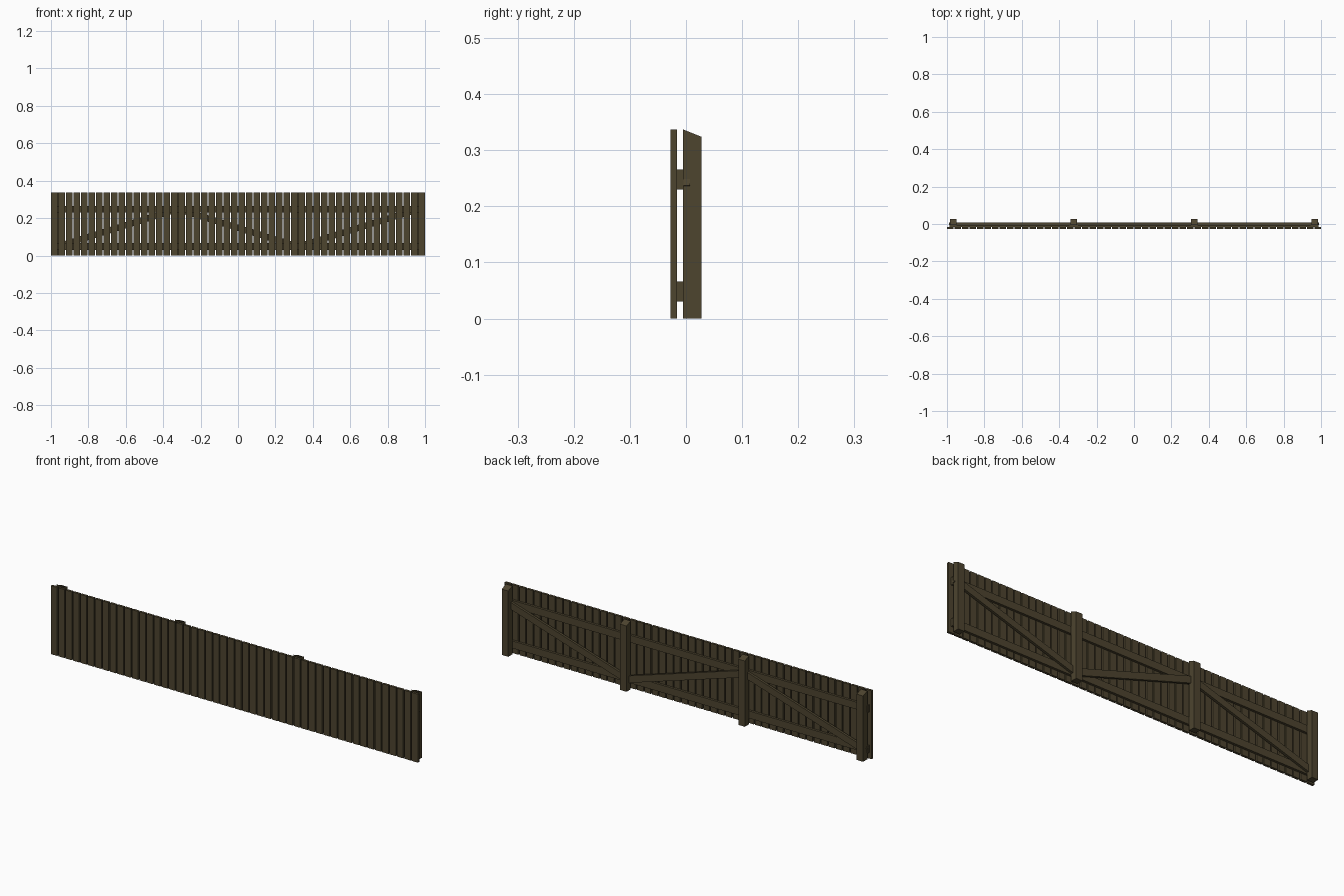
import bpy, bmesh, math
from mathutils import Matrix, Vector

if "Cube" in bpy.data.objects:
    bpy.data.objects.remove(bpy.data.objects["Cube"])

wood = bpy.data.materials.new("dark_wood")
wood.diffuse_color = (0.075, 0.058, 0.028, 1)
wood.use_nodes = True
wood.node_tree.nodes["Principled BSDF"].inputs["Base Color"].default_value = wood.diffuse_color


def box(name, center, size, tilt=0.0, top_drop=0.0):
    bm = bmesh.new()
    bmesh.ops.create_cube(bm, size=1)
    for v in bm.verts:
        v.co = Vector((v.co.x * size[0], v.co.y * size[1], v.co.z * size[2]))
        if v.co.z > 0 and v.co.y > 0:
            v.co.z -= top_drop
    bmesh.ops.rotate(bm, verts=bm.verts, matrix=Matrix.Rotation(-tilt, 3, 'Y'))
    bmesh.ops.translate(bm, verts=bm.verts, vec=center)
    mesh = bpy.data.meshes.new(name)
    bm.to_mesh(mesh)
    bm.free()
    mesh.materials.append(wood)
    ob = bpy.data.objects.new(name, mesh)
    bpy.context.collection.objects.link(ob)
    return ob


H = 0.337
POSTS = (-0.967, -0.3223, 0.3223, 0.967)

# Front pickets, evenly spaced with narrow gaps
COUNT, W = 50, 0.034
pitch = (2 - W) / (COUNT - 1)
picket = box("pickets", (-1 + W / 2, -0.022, H / 2), (W, 0.012, H))
arr = picket.modifiers.new("row", 'ARRAY')
arr.count = COUNT
arr.use_relative_offset = False
arr.use_constant_offset = True
arr.constant_offset_displace = (pitch, 0, 0)

# Horizontal rails
for name, z in (("lower_rail", 0.048), ("upper_rail", 0.248)):
    box(name, (0, -0.0105, z), (1.975, 0.012, 0.036))

# Posts with tops sloping down to the back
for x in POSTS:
    box("post", (x, 0.0113, H / 2), (0.035, 0.0325, H), top_drop=0.013)

# Zigzag diagonal braces
for i in range(3):
    x0, x1 = POSTS[i], POSTS[i + 1]
    z0, z1 = (0.048, 0.248) if i % 2 == 0 else (0.248, 0.048)
    dx, dz = x1 - x0, z1 - z0
    box("brace", ((x0 + x1) / 2, 0.001, 0.148),
        (math.hypot(dx, dz) + 0.034, 0.012, 0.033), tilt=math.atan2(dz, dx))
